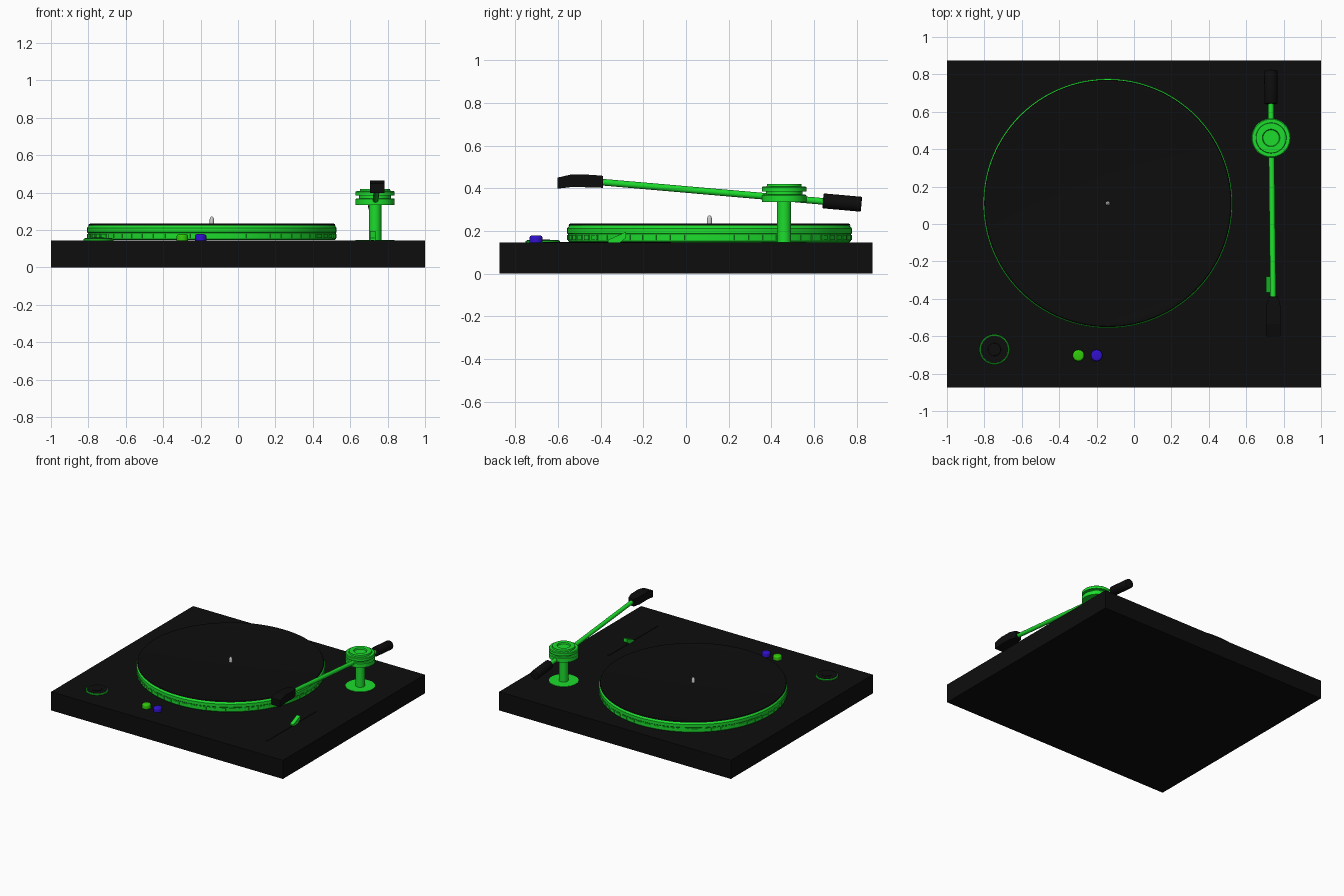
import bpy, bmesh
from math import pi, cos, sin, radians
from mathutils import Vector, Matrix

if "Cube" in bpy.data.objects:
    bpy.data.objects.remove(bpy.data.objects["Cube"])


def material(name, rgb):
    m = bpy.data.materials.new(name)
    m.diffuse_color = (*rgb, 1)
    m.use_nodes = True
    m.node_tree.nodes["Principled BSDF"].inputs["Base Color"].default_value = m.diffuse_color
    return m


BLACK = material("black", (0.004, 0.004, 0.004))
GREEN = material("green", (0.012, 0.72, 0.026))
LIME = material("lime", (0.03, 0.6, 0.003))
BLUE = material("blue", (0.03, 0.005, 0.6))


def finish(name, bm, mat=None, smooth=True):
    bmesh.ops.recalc_face_normals(bm, faces=bm.faces)
    mesh = bpy.data.meshes.new(name)
    bm.to_mesh(mesh)
    bm.free()
    ob = bpy.data.objects.new(name, mesh)
    bpy.context.collection.objects.link(ob)
    if mat:
        mesh.materials.append(mat)
    if smooth:
        bpy.ops.object.select_all(action='DESELECT')
        bpy.context.view_layer.objects.active = ob
        ob.select_set(True)
        bpy.ops.object.shade_smooth_by_angle(angle=radians(30))
    return ob


def lathe(name, profile, loc, mat=None, n=64):
    """Spin an (r, z) profile about z; the profile starts and ends on the axis."""
    bm = bmesh.new()
    verts = [bm.verts.new((r, 0, z)) for r, z in profile]
    edges = [bm.edges.new(p) for p in zip(verts, verts[1:])]
    bmesh.ops.spin(bm, geom=verts + edges, cent=(0, 0, 0), axis=(0, 0, 1),
                   angle=2 * pi, steps=n, use_duplicate=False)
    bmesh.ops.remove_doubles(bm, verts=bm.verts, dist=1e-5)
    bmesh.ops.translate(bm, verts=bm.verts, vec=(loc[0], loc[1], 0))
    return finish(name, bm, mat)


def add_box(bm, size, matrix):
    bmesh.ops.create_cube(bm, size=1, matrix=matrix @ Matrix.Diagonal((*size, 1)))


def box(name, size, loc, mat):
    bm = bmesh.new()
    add_box(bm, size, Matrix.Translation(loc))
    return finish(name, bm, mat, False)


def rod(name, a, b, r, mat, bevel=0):
    a, b = Vector(a), Vector(b)
    bm = bmesh.new()
    m = Matrix.Translation((a + b) / 2) @ (b - a).to_track_quat('Z', 'Y').to_matrix().to_4x4()
    bmesh.ops.create_cone(bm, cap_ends=True, segments=32, radius1=r, radius2=r,
                          depth=(b - a).length, matrix=m)
    if bevel:
        rims = [e for e in bm.edges if any(len(f.verts) > 4 for f in e.link_faces)]
        bmesh.ops.bevel(bm, geom=rims, offset=bevel, segments=2, profile=0.5, affect='EDGES')
    return finish(name, bm, mat)


def side_prism(name, profile, x0, x1, mat):
    """Extrude a (y, z) side outline across x."""
    bm = bmesh.new()
    f = bm.faces.new([bm.verts.new((x0, y, z)) for y, z in profile])
    ext = bmesh.ops.extrude_face_region(bm, geom=[f])
    bmesh.ops.translate(bm, vec=(x1 - x0, 0, 0),
                        verts=[v for v in ext["geom"] if isinstance(v, bmesh.types.BMVert)])
    return finish(name, bm, mat, False)


# Plinth
box("plinth", (2, 1.75, 0.145), (0, 0, 0.0725), BLACK)

# Platter with a ring of small strobe blocks
P = (-0.14, 0.11)
lathe("platter", [(0, 0.146), (0.655, 0.146), (0.663, 0.153), (0.663, 0.185),
                  (0.667, 0.189), (0.667, 0.212), (0.655, 0.227), (0, 0.227)], P, GREEN, 128)
bm = bmesh.new()
COUNT = 60
for i in range(COUNT):
    m = (Matrix.Translation((*P, 0.169)) @ Matrix.Rotation(2 * pi * i / COUNT, 4, 'Z')
         @ Matrix.Translation((0.66, 0, 0)))
    add_box(bm, (0.014, 0.046, 0.022), m)
finish("strobe_blocks", bm, GREEN, False)

# Record mat and spindle
lathe("record_mat", [(0, 0.225), (0.661, 0.225), (0.657, 0.233), (0.645, 0.235),
                     (0.635, 0.233), (0, 0.233)], P, BLACK, 128)
lathe("spindle", [(0, 0.23), (0.012, 0.23), (0.012, 0.256), (0.009, 0.266),
                  (0.004, 0.272), (0, 0.273)], P, None, 24)

# Start-stop dial: green rings with black inlays
D = (-0.746, -0.671)
lathe("dial_base", [(0, 0.144), (0.08, 0.144), (0.08, 0.152), (0.076, 0.155), (0, 0.155)], D, GREEN)
lathe("dial_inlay", [(0, 0.154), (0.073, 0.154), (0.073, 0.1565), (0, 0.1565)], D, BLACK)
lathe("dial_centre", [(0, 0.155), (0.035, 0.155), (0.033, 0.159), (0, 0.159)], D, BLACK)

# Push buttons with rounded tops
for name, x, top, mat in (("green_button", -0.297, 0.178, LIME), ("blue_button", -0.2, 0.178, BLUE)):
    dome = [(0.02 + 0.011 * cos(a), top - 0.011 + 0.011 * sin(a))
            for a in (0, pi / 8, pi / 4, 3 * pi / 8, pi / 2)]
    lathe(name, [(0, 0.144), (0.031, 0.144)] + dome + [(0, top)], (x, -0.703), mat, 32)

# Pitch slider track and wedge
box("slider_track", (0.016, 0.6, 0.004), (0.718, -0.37, 0.146), BLACK)
side_prism("slider_knob", [(-0.365, 0.145), (-0.365, 0.158), (-0.282, 0.195),
                           (-0.282, 0.165), (-0.31, 0.145)], 0.705, 0.735, GREEN)

# Tonearm pivot: foot plate, column and stepped drum
T = (0.733, 0.46)
lathe("pivot_foot", [(0, 0.144), (0.105, 0.144), (0.105, 0.148), (0, 0.148)], T, GREEN)
lathe("pivot_column", [(0, 0.146), (0.033, 0.146), (0.033, 0.345), (0, 0.345)], T, GREEN, 32)
lathe("pivot_drum", [(0, 0.335), (0.105, 0.335), (0.105, 0.365), (0.1, 0.37), (0.085, 0.37),
                     (0.085, 0.384), (0.105, 0.384), (0.105, 0.404), (0.1, 0.408), (0.082, 0.408),
                     (0.08, 0.42), (0.047, 0.42), (0.043, 0.41), (0, 0.41)], T, GREEN)

# Arm tube and counterweight
rod("arm_tube", (0.744, -0.41, 0.43), (0.732, 0.66, 0.337), 0.0155, GREEN)
rod("counterweight", (0.732, 0.642, 0.341), (0.731, 0.822, 0.325), 0.035, BLACK, 0.004)

# Headshell, narrowing toward the arm
head = side_prism("headshell", [(-0.602, 0.398), (-0.602, 0.45), (-0.535, 0.465), (-0.44, 0.463),
                                (-0.388, 0.458), (-0.388, 0.402), (-0.44, 0.404),
                                (-0.535, 0.406)], 0.706, 0.784, BLACK)
for v in head.data.vertices:
    if v.co.y > -0.4:
        v.co.x = 0.745 + (v.co.x - 0.745) * 0.6
